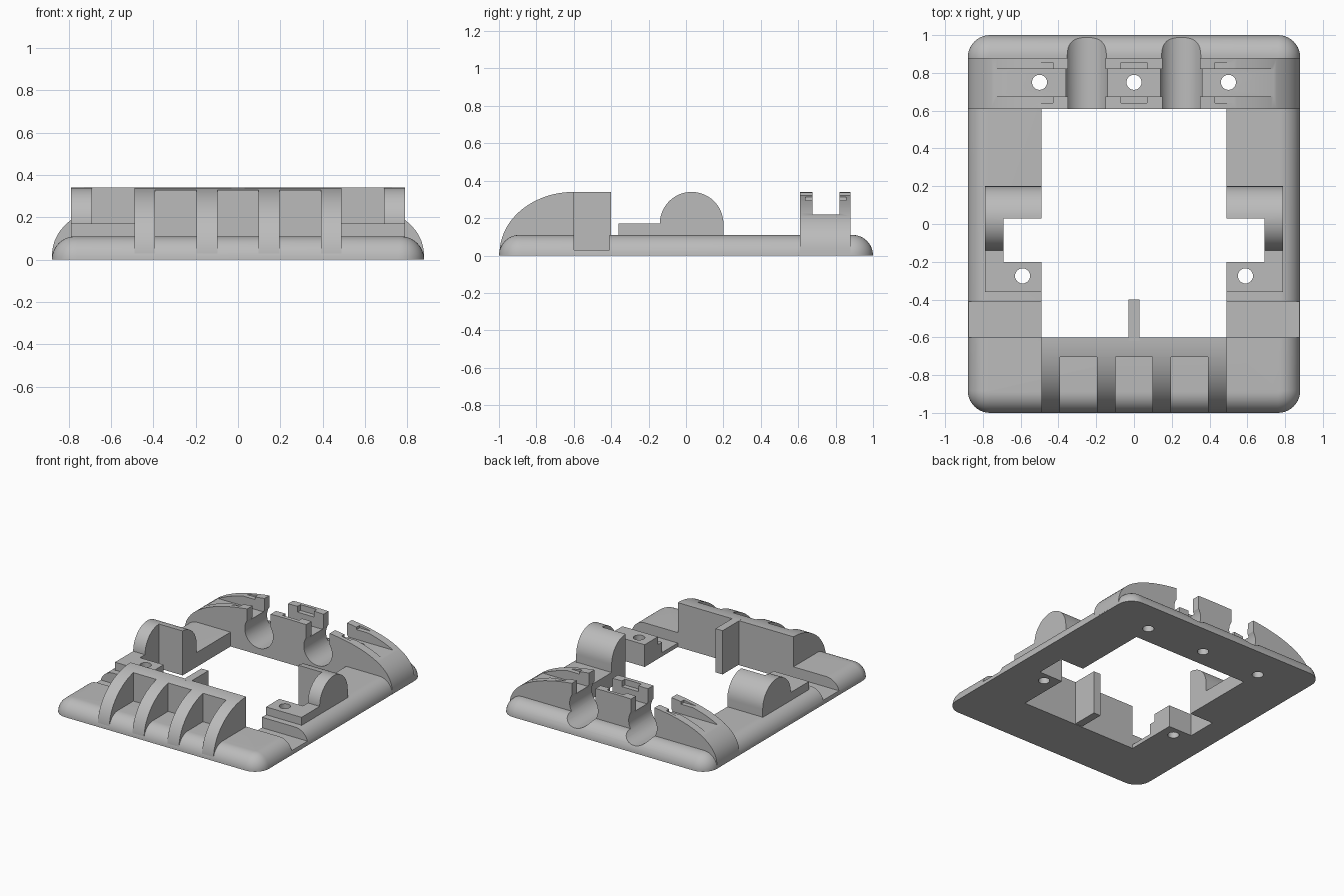
import bpy, bmesh
from math import sin, cos, pi, radians
from mathutils import Vector

cube = bpy.data.objects.get("Cube")
if cube:
    bpy.data.objects.remove(cube)

grey = bpy.data.materials.new("light_grey")
grey.use_nodes = True
COLOUR = (0.5, 0.5, 0.5, 1)
grey.diffuse_color = COLOUR
grey.node_tree.nodes["Principled BSDF"].inputs["Base Color"].default_value = COLOUR


def loft(name, rings):
    """Solid skinned through equal-length rings of points."""
    bm = bmesh.new()
    loops = [[bm.verts.new(p) for p in ring] for ring in rings]
    n = len(loops[0])
    for a, b in zip(loops, loops[1:]):
        for i in range(n):
            j = (i + 1) % n
            bm.faces.new((a[i], a[j], b[j], b[i]))
    bm.faces.new(loops[0])
    bm.faces.new(loops[-1])
    bmesh.ops.recalc_face_normals(bm, faces=bm.faces)
    mesh = bpy.data.meshes.new(name)
    bm.to_mesh(mesh)
    bm.free()
    mesh.materials.append(grey)
    obj = bpy.data.objects.new(name, mesh)
    bpy.context.collection.objects.link(obj)
    return obj


def prism(name, profile, axis, lo, hi):
    """Extrude a 2D profile along an axis."""
    place = {"x": lambda u, v, t: (t, u, v),
             "y": lambda u, v, t: (u, t, v),
             "z": lambda u, v, t: (u, v, t)}[axis]
    return loft(name, [[place(u, v, t) for u, v in profile] for t in (lo, hi)])


def box(name, x0, x1, y0, y1, z0, z1):
    return prism(name, [(x0, y0), (x1, y0), (x1, y1), (x0, y1)], "z", z0, z1)


def arc(cu, cv, r, start, end, n):
    return [(cu + r * cos(radians(start + (end - start) * i / n)),
             cv + r * sin(radians(start + (end - start) * i / n))) for i in range(n + 1)]


def cut(obj, cutters):
    """Subtract the cutters, bake the result and discard them."""
    for c in cutters:
        m = obj.modifiers.new("cut", "BOOLEAN")
        m.operation = "DIFFERENCE"
        m.solver = "EXACT"
        m.object = c
    bpy.context.view_layer.update()
    dg = bpy.context.evaluated_depsgraph_get()
    mesh = bpy.data.meshes.new_from_object(obj.evaluated_get(dg))
    obj.modifiers.clear()
    obj.data = mesh
    for c in cutters:
        bpy.data.objects.remove(c)
    return obj


def hole(x, y):
    return prism("hole", arc(x, y, 0.04, 0, 345, 23), "z", -0.1, 0.6)


def channel(x):
    # round cradle with a straight throat opening upwards
    profile = arc(x, 0.17, 0.12, 146, 394, 32) + [(x + 0.1, 0.5), (x - 0.1, 0.5)]
    return prism("channel", profile, "y", 0.5, 1.1)


def notch(s):
    return box("notch", *sorted((s * 0.4, s * 0.69)), -0.2, 0.03, -0.1, 0.6)


def rounded_rect(hx, hy, r, z):
    ring = []
    for k, (sx, sy) in enumerate([(1, 1), (-1, 1), (-1, -1), (1, -1)]):
        ring += [(u, v, z) for u, v in
                 arc(sx * (hx - r), sy * (hy - r), r, 90 * k, 90 * k + 90, 10)]
    return ring


parts = []
SIDES = ((1, "left"), (-1, "right"))
R = 0.11

# Base frame with a quarter-round rim
rings = []
for i in range(13):
    a = pi / 2 * i / 12
    inset = R * (1 - cos(a))
    rings.append(rounded_rect(0.88 - inset, 1 - inset, 0.118 - inset, R * sin(a)))
base = loft("base_frame", rings)
cutters = [box("opening", -0.49, 0.49, -0.6, 0.61, -0.1, 0.3)]
for s, _ in SIDES:
    cutters += [notch(s), hole(s * 0.59, -0.275), channel(s * 0.25),
                box("trench", *sorted((s * 0.45, s)), -0.6, -0.41, 0.03, 0.3)]
cutters += [hole(x, 0.75) for x in (-0.5, 0, 0.5)]
parts.append(cut(base, cutters))

# Rear arch with a cross slot, cradles and shallow tab seats
N = 2.42
profile = []
for i in range(49):
    a = pi * i / 48
    c, s = cos(a), sin(a)
    profile.append((0.88 * abs(c) ** (2 / N) * (1 if c > 0 else -1),
                    0.005 + 0.335 * abs(s) ** (2 / N)))
arch = prism("rear_arch", profile, "y", 0.61, 0.88)
cutters = [box("slot", -1, 1, 0.675, 0.82, 0.22, 0.6)]
cutters += [channel(s * 0.25) for s, _ in SIDES]
for x in (-0.5, 0, 0.5):
    cutters += [hole(x, 0.75), box("seat", x - 0.07, x + 0.07, 0.64, 0.855, 0.295, 0.6)]
parts.append(cut(arch, cutters))

# Front housing: curved ribs in front of a solid wall
profile = [(-0.6, 0.01)]
for i in range(25):
    a = pi / 2 * i / 24
    profile.append((-0.6 - 0.397 * cos(a), 0.01 + 0.33 * sin(a)))
housing = prism("front_housing", profile, "x", -0.49, 0.49)
cutters = [box("pocket", x - 0.098, x + 0.098, -1.2, -0.705, -0.1, 0.6)
           for x in (-0.295, 0, 0.295)]
parts.append(cut(housing, cutters))

# Centre fin behind the housing
parts.append(box("centre_fin", -0.03, 0.03, -0.62, -0.4, 0.005, 0.34))

# Side bearing blocks and screw tabs
for s, side in SIDES:
    x0, x1 = sorted((s * 0.49, s * 0.79))
    profile = arc(0.03, 0.17, 0.17, 0, 180, 32) + [(-0.14, 0.09), (0.2, 0.09)]
    block = prism(side + "_bearing_block", profile, "x", x0, x1)
    parts.append(cut(block, [notch(s)]))
    tab = box(side + "_screw_tab", x0, x1, -0.36, -0.138, 0.09, 0.17)
    parts.append(cut(tab, [notch(s), hole(s * 0.59, -0.275)]))

# Smooth curves, crisp edges
bpy.ops.object.select_all(action="DESELECT")
for p in parts:
    p.select_set(True)
bpy.context.view_layer.objects.active = parts[0]
bpy.ops.object.shade_smooth_by_angle(angle=radians(30))
